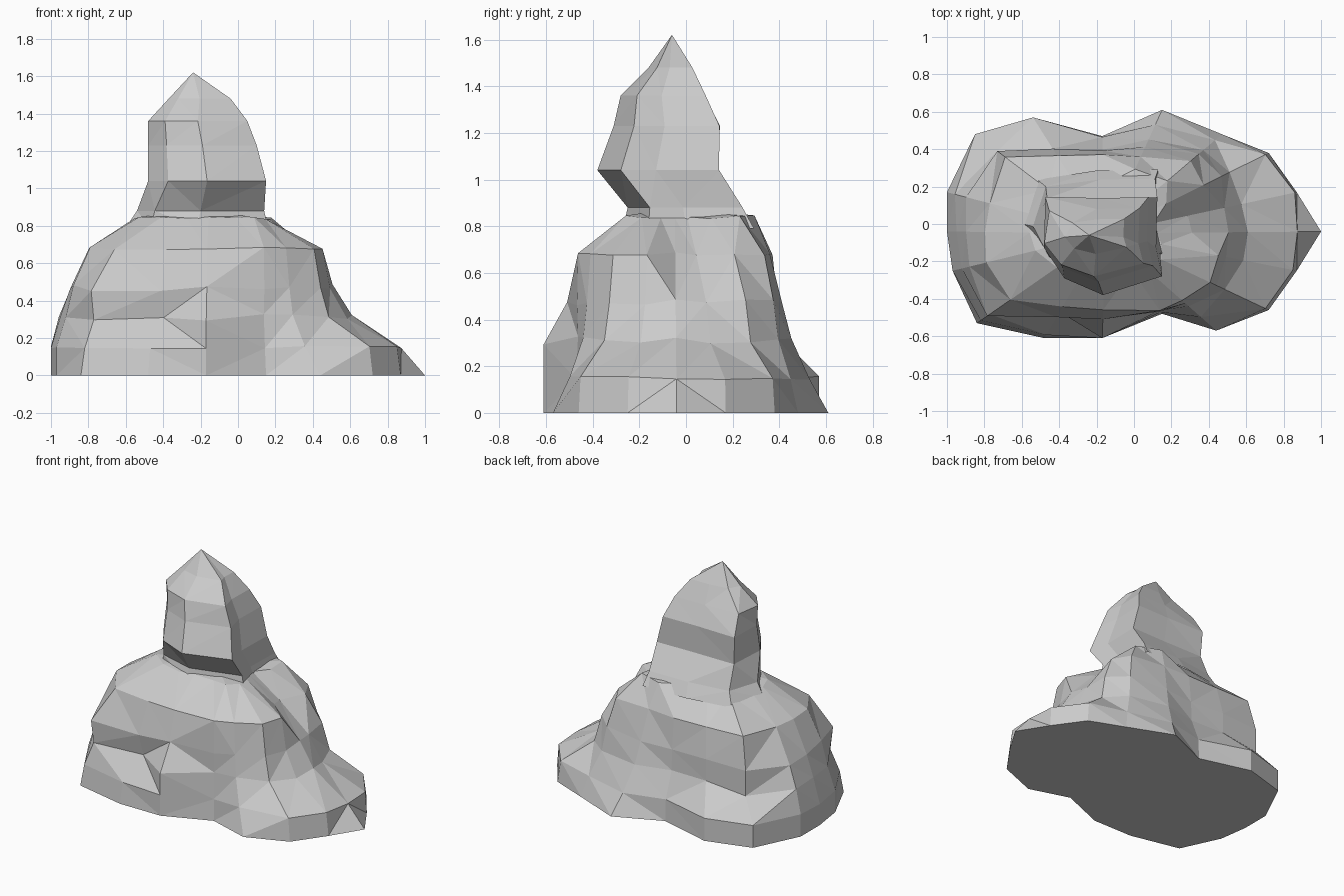
import bpy, bmesh, random

if "Cube" in bpy.data.objects:
    bpy.data.objects.remove(bpy.data.objects["Cube"])

random.seed(4)
AXIS = (-0.15, -0.05)


def loft(name, rings, tip, cap_bottom=True):
    """Skin a stack of equal-count rings and close the top with flat facets."""
    bm = bmesh.new()
    loops = [[bm.verts.new(p) for p in ring] for ring in rings]
    n = len(loops[0])
    sides = []
    for low, high in zip(loops, loops[1:]):
        for i in range(n):
            j = (i + 1) % n
            sides.append(bm.faces.new((low[i], low[j], high[j], high[i])))
    if cap_bottom:
        bm.faces.new(loops[0][::-1])
    t = bm.verts.new(tip)
    for i in range(n):
        bm.faces.new((loops[-1][i], loops[-1][(i + 1) % n], t))
    bmesh.ops.triangulate(bm, faces=sides, quad_method='SHORT_EDGE')
    mesh = bpy.data.meshes.new(name)
    bm.to_mesh(mesh)
    bm.free()
    ob = bpy.data.objects.new(name, mesh)
    bpy.context.collection.objects.link(ob)
    return ob


# Footprint of the mound, counter-clockwise from the right end
foot = [(1, -.04), (.87, .17), (.72, .38), (.47, .48), (.15, .61), (-.17, .47),
        (-.54, .57), (-.85, .48), (-1, .17), (-1, -.04), (-.97, -.25),
        (-.84, -.53), (-.48, -.61), (-.17, -.61), (.15, -.48), (.44, -.57),
        (.72, -.46), (.87, -.25)]

# How far the footprint shrinks towards the axis at each height (percent)
shrink = {
    .15: (89, 99, 98, 94, 88, 99, 100, 100, 100, 100, 100, 97, 97, 100, 98, 86, 98, 98),
    .31: (66, 71, 76, 84, 76, 86, 73, 83, 95, 94, 94, 90, 75, 100, 96, 75, 73, 72),
    .47: (57, 62, 71, 80, 70, 85, 73, 83, 88, 88, 89, 92, 80, 82, 97, 72, 68, 63),
    .68: (40, 43, 60, 73, 62, 81, 67, 77, 73, 76, 78, 74, 70, 73, 96, 69, 64, 59),
    .84: (24, 25, 37, 53, 52, 50, 41, 44, 46, 48, 46, 38, 37, 36, 46, 40, 34, 29),
}

# Broad rock mound
rings = [[(x, y, 0) for x, y in foot]]
for z, percents in shrink.items():
    rough = .02 if .2 < z < .6 else .008
    rings.append([(AXIS[0] + (x - AXIS[0]) * s / 100,
                   AXIS[1] + (y - AXIS[1]) * s / 100,
                   z + random.uniform(-rough, rough))
                  for (x, y), s in zip(foot, percents)])
loft("rock_mound", rings, tip=(-.16, -.04, .88))


# Leaning spire: an uneven eight-sided section, fitted to the extents per height
# nw and sw say how full the two left corners are
def fit(z, x0, x1, y0, y1, nw, sw):
    section = [(.9, -.05), (.92, .97), (.05, .95), (-nw, nw),
               (-1, -.05), (-sw, -sw), (0, -1), (1, -.62)]
    cx, cy = (x0 + x1) / 2, (y0 + y1) / 2
    return [(cx + u * (x1 - x0) / 2, cy + v * (y1 - y0) / 2, z) for u, v in section]


spire = [fit(*r) for r in ((.79, -.60, .16, -.27, .30, .78, .65),
                           (.88, -.54, .14, -.25, .25, .80, .72),
                           (1.04, -.48, .15, -.38, .15, .95, .66),
                           (1.23, -.48, .10, -.31, .15, .98, .66),
                           (1.36, -.48, .05, -.28, .09, .90, .66),
                           (1.48, -.37, -.04, -.16, .03, .75, .70))]
loft("rock_spire", spire, tip=(-.24, -.06, 1.62), cap_bottom=False)
